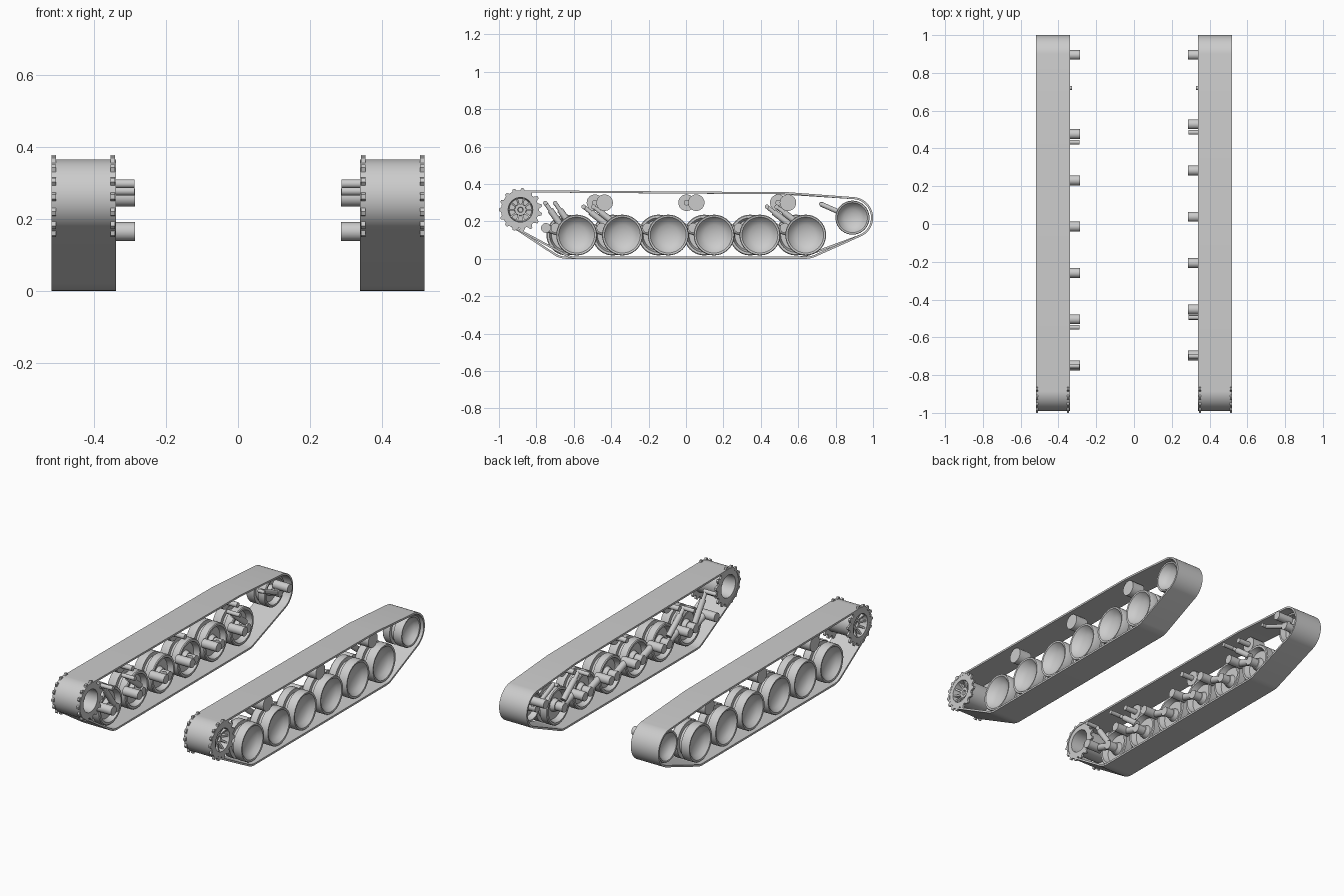
import bpy, bmesh
from math import sin, cos, pi
from mathutils import Vector

cube = bpy.data.objects.get("Cube")
if cube:
    bpy.data.objects.remove(cube)

grey = bpy.data.materials.new("light_grey_metal")
grey.use_nodes = True
grey.diffuse_color = (0.6, 0.6, 0.6, 1)
grey.node_tree.nodes["Principled BSDF"].inputs["Base Color"].default_value = (0.6, 0.6, 0.6, 1)


def finish(name, bm, angle=0.6):
    bmesh.ops.recalc_face_normals(bm, faces=bm.faces)
    mesh = bpy.data.meshes.new(name)
    bm.to_mesh(mesh)
    bm.free()
    mesh.materials.append(grey)
    ob = bpy.data.objects.new(name, mesh)
    bpy.context.collection.objects.link(ob)
    bpy.ops.object.select_all(action='DESELECT')
    ob.select_set(True)
    bpy.context.view_layer.objects.active = ob
    bpy.ops.object.shade_smooth_by_angle(angle=angle)


def lathe(name, side, y, z, profile, n=40):
    """Turn a profile of (x, radius) points around an axle along x."""
    bm = bmesh.new()
    rings = []
    for x, r in profile:
        if r == 0:
            rings.append([bm.verts.new((side * x, y, z))] * n)
        else:
            rings.append([bm.verts.new((side * x, y + r * cos(2 * pi * i / n), z + r * sin(2 * pi * i / n)))
                          for i in range(n)])
    for a, b in zip(rings, rings[1:]):
        for i in range(n):
            j = (i + 1) % n
            corners = list(dict.fromkeys((a[i], a[j], b[j], b[i])))
            if len(corners) > 2:
                bm.faces.new(corners)
    bmesh.ops.remove_doubles(bm, verts=bm.verts, dist=1e-6)
    finish(name, bm)


def rod(name, a, b, r, n=16):
    """Capped cylinder between two points."""
    a, b = Vector(a), Vector(b)
    bm = bmesh.new()
    bmesh.ops.create_cone(bm, cap_ends=True, segments=n, radius1=r, radius2=r, depth=(b - a).length)
    turn = (b - a).to_track_quat('Z', 'Y').to_matrix().to_4x4()
    turn.translation = (a + b) / 2
    bm.transform(turn)
    finish(name, bm)


def band(name, side, outer, inner, x0, x1):
    """Closed loop with an outer and inner outline, extruded along x."""
    bm = bmesh.new()
    loops = [[bm.verts.new((side * x, y, z)) for y, z in pts]
             for x, pts in ((x0, outer), (x1, outer), (x1, inner), (x0, inner))]
    n = len(outer)
    for k in range(4):
        a, b = loops[k], loops[(k + 1) % 4]
        for i in range(n):
            bm.faces.new((a[i], a[(i + 1) % n], b[(i + 1) % n], b[i]))
    finish(name, bm, 0.35)


def wrap(circles, shrink, n=120):
    """Outline of a belt pulled tight around circles (y, z, r)."""
    pts = []
    for i in range(n):
        c, s = cos(2 * pi * i / n), sin(2 * pi * i / n)
        y, z, r = max(circles, key=lambda k: k[0] * c + k[1] * s + k[2])
        pts.append((y + (r - shrink) * c, z + (r - shrink) * s))
    return pts


WHEEL_Z, WHEEL_R = 0.127, 0.109
SPROCKET = (-0.885, 0.262)
IDLER = (0.89, 0.22)
TEETH = 15

# Dished double wheel, radii relative to the tyre
WHEEL = [(0.46, 0), (0.462, 0.25), (0.469, 0.5), (0.482, 0.72), (0.505, 0.88), (0.507, 0.97),
         (0.502, 1), (0.455, 1), (0.455, 0.8), (0.43, 0.8), (0.43, 1), (0.388, 1),
         (0.383, 0.96), (0.383, 0.85), (0.415, 0.75), (0.415, 0.35), (0.39, 0.28), (0.39, 0)]


def wheel(name, s, y, z, r):
    lathe(name, s, y, z, [(x, k * r) for x, k in WHEEL])


def sprocket(name, s):
    cy, cz = SPROCKET
    outer, inner = [], []
    for i in range(TEETH * 4):
        a = 2 * pi * (i + 0.5) / (TEETH * 4)
        r = 0.116 if i % 4 in (1, 2) else 0.098
        outer.append((cy + r * cos(a), cz + r * sin(a)))
        inner.append((cy + 0.066 * cos(a), cz + 0.066 * sin(a)))
    # Toothed rings at both edges
    band(name + "_inner_ring", s, outer, inner, 0.343, 0.355)
    band(name + "_outer_ring", s, outer, inner, 0.507, 0.519)
    # Drum with a web and hub
    lathe(name + "_drum", s, cy, cz, [(0.345, 0.066), (0.345, 0.075), (0.517, 0.075), (0.517, 0.066),
                                      (0.45, 0.06), (0.45, 0.032), (0.495, 0.03), (0.495, 0.015),
                                      (0.485, 0.012), (0.485, 0), (0.40, 0), (0.40, 0.03),
                                      (0.435, 0.035), (0.435, 0.06), (0.345, 0.066)])
    # Radial ribs
    bm = bmesh.new()
    for i in range(10):
        a = 2 * pi * i / 10
        d, t = Vector((0, cos(a), sin(a))), Vector((0, -sin(a), cos(a))) * 0.005
        base = Vector((0, cy, cz))
        near, far = base + d * 0.025, base + d * 0.069
        rows = [[bm.verts.new(p + e + Vector((s * x, 0, 0))) for p, x in
                 ((near, 0.445), (far, 0.445), (far, 0.512), (near, 0.49))] for e in (t, -t)]
        for row in rows:
            bm.faces.new(row)
        for k in range(4):
            j = (k + 1) % 4
            bm.faces.new((rows[0][k], rows[0][j], rows[1][j], rows[1][k]))
    finish(name + "_ribs", bm)


def shock(name, s, top, low):
    """Damper with thin rod, thick body and a mounting pin."""
    x = s * 0.36
    a, b = Vector((x, *top)), Vector((x, *low))
    rod(name + "_rod", a, b, 0.011)
    rod(name + "_body", a.lerp(b, 0.25), b, 0.017)
    rod(name + "_pin", (s * 0.288, *top), (s * 0.372, *top), 0.012)


for s, side, shift in ((1, "left", 0), (-1, "right", -0.052)):
    wheels = [-0.585 + 0.245 * i + shift for i in range(6)]
    rollers = [-0.435 + 0.49 * i + shift for i in range(3)]

    # Track belt
    circles = [(*SPROCKET, 0.104), (*IDLER, 0.11)]
    circles += [(y, WHEEL_Z, 0.127) for y in wheels]
    circles += [(y, 0.30, 0.056) for y in rollers]
    band(side + "_track", s, wrap(circles, 0), wrap(circles, 0.011), 0.34, 0.52)

    sprocket(side + "_sprocket", s)

    # Road wheels on swing arms
    for i, y in enumerate(wheels):
        tag = f"{side}_%s_{i + 1}"
        wheel(tag % "road_wheel", s, y, WHEEL_Z, WHEEL_R)
        pivot = (y - 0.112, 0.165)
        rod(tag % "arm_pivot", (s * 0.287, *pivot), (s * 0.385, *pivot), 0.026, 24)
        rod(tag % "swing_arm", (s * 0.364, *pivot), (s * 0.364, y, WHEEL_Z), 0.02)
        rod(tag % "wheel_axle", (s * 0.343, y, WHEEL_Z), (s * 0.42, y, WHEEL_Z), 0.026, 24)
        if i == 0:
            shock(tag % "shock", s, (y - 0.115, 0.298), (y - 0.01, 0.15))
        elif i in (1, 5):
            shock(tag % "shock", s, (y - 0.155, 0.278), (y - 0.01, 0.165))

    # Return rollers
    for i, y in enumerate(rollers):
        lathe(f"{side}_return_roller_{i + 1}", s, y, 0.30,
              [(0.50, 0), (0.50, 0.044), (0.42, 0.044), (0.42, 0.015), (0.345, 0.015), (0.345, 0)], 32)

    # Idler with crank and tensioner
    wheel(side + "_idler", s, *IDLER, 0.091)
    crank = (0.895, 0.26)
    rod(side + "_idler_axle", (s * 0.345, *IDLER), (s * 0.42, *IDLER), 0.024, 24)
    rod(side + "_idler_crank", (s * 0.365, *IDLER), (s * 0.365, *crank), 0.02)
    rod(side + "_idler_pivot", (s * 0.287, *crank), (s * 0.385, *crank), 0.025, 24)
    rod(side + "_tensioner", (s * 0.36, 0.72, 0.293), (s * 0.36, 0.875, 0.225), 0.013)
    rod(side + "_tensioner_pin", (s * 0.328, 0.72, 0.293), (s * 0.37, 0.72, 0.293), 0.01)
